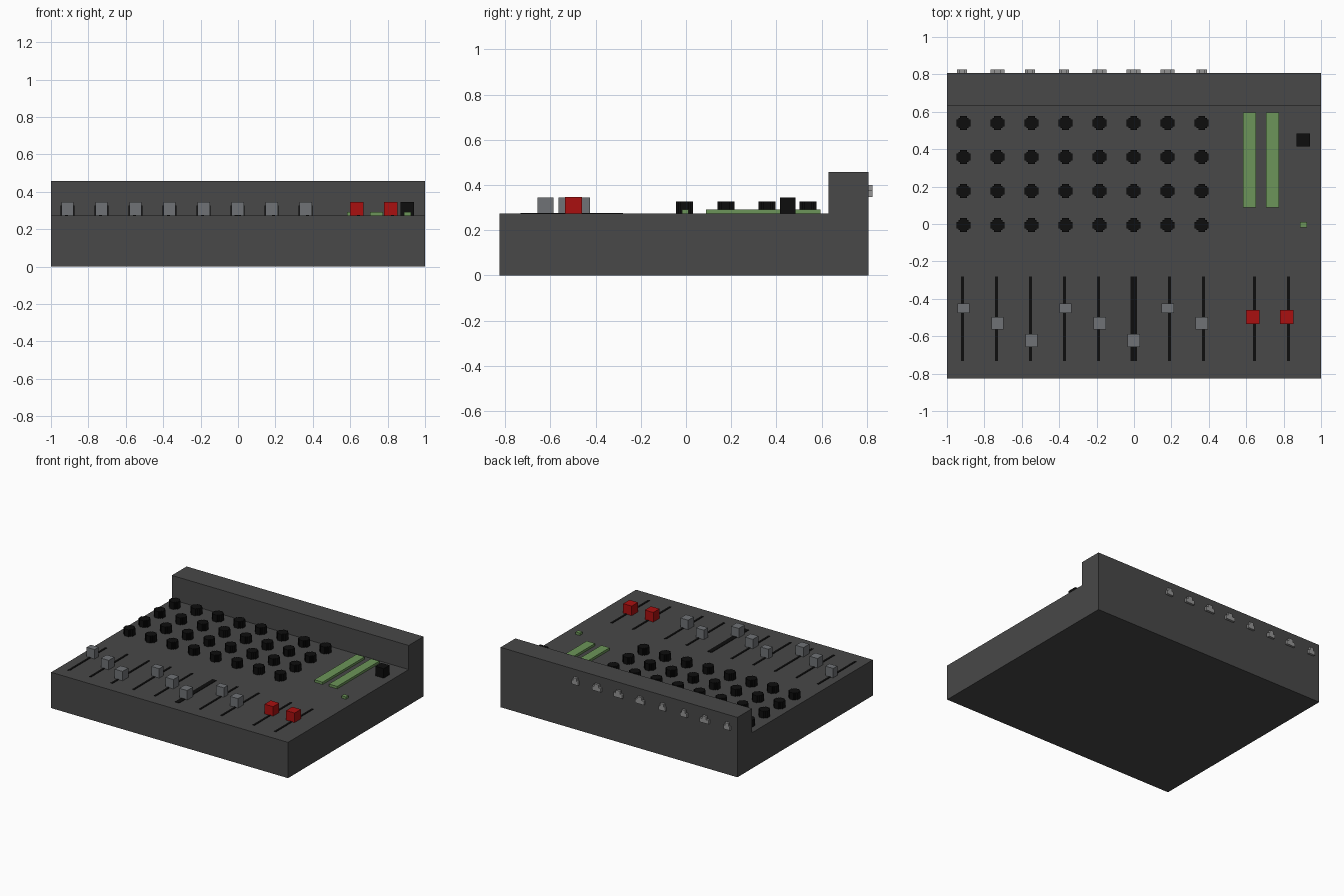
import bpy
import bmesh
from mathutils import Matrix

cube = bpy.data.objects.get("Cube")
if cube:
    bpy.data.objects.remove(cube)


def material(name, r, g, b):
    m = bpy.data.materials.new(name)
    m.use_nodes = True
    m.diffuse_color = (r, g, b, 1)
    bsdf = next(n for n in m.node_tree.nodes if n.type == 'BSDF_PRINCIPLED')
    bsdf.inputs["Base Color"].default_value = (r, g, b, 1)
    bsdf.inputs["Roughness"].default_value = 0.7
    return m


CHARCOAL = material("charcoal", 0.065, 0.065, 0.065)
BLACK = material("black", 0.004, 0.004, 0.004)
GREY = material("fader grey", 0.16, 0.17, 0.18)
RED = material("red", 0.4, 0.005, 0.005)
GREEN = material("meter green", 0.15, 0.3, 0.1)
SILVER = material("socket silver", 0.3, 0.3, 0.3)

DECK = 0.273
RIM_FRONT, BACK, FRONT = 0.63, 0.808, -0.825


def prism(name, points, depth, mat, matrix):
    """Extrude a flat outline along its local z and place it with a matrix."""
    bm = bmesh.new()
    face = bm.faces.new([bm.verts.new((x, y, 0)) for x, y in points])
    out = bmesh.ops.extrude_face_region(bm, geom=[face])
    top = [v for v in out["geom"] if isinstance(v, bmesh.types.BMVert)]
    bmesh.ops.translate(bm, verts=top, vec=(0, 0, depth))
    bmesh.ops.recalc_face_normals(bm, faces=bm.faces)
    mesh = bpy.data.meshes.new(name)
    bm.to_mesh(mesh)
    bm.free()
    mesh.materials.append(mat)
    obj = bpy.data.objects.new(name, mesh)
    obj.matrix_world = matrix
    bpy.context.collection.objects.link(obj)
    return obj


def deck_box(name, x, y, width, length, height, mat):
    """Box standing on the deck."""
    w, h = width / 2, length / 2
    outline = [(-w, -h), (w, -h), (w, h), (-w, h)]
    return prism(name, outline, height, mat, Matrix.Translation((x, y, DECK)))


# Local x, y, z of a side profile map to world y, z, x
SIDEWAYS = Matrix(((0, 0, 1, 0), (1, 0, 0, 0), (0, 1, 0, 0), (0, 0, 0, 1)))
# Local x, y, z of a back outline map to world -x, z, y
BACKWARD = Matrix(((-1, 0, 0, 0), (0, 0, 1, 0), (0, 1, 0, 0), (0, 0, 0, 1)))

# Console body with the raised rear ridge
body = [(FRONT, 0), (BACK, 0), (BACK, 0.457), (RIM_FRONT, 0.457),
        (RIM_FRONT, DECK), (FRONT, DECK)]
prism("console_body", body, 2, CHARCOAL, Matrix.Translation((-1, 0, 0)) @ SIDEWAYS)

# Stepped round knobs, four rows on eight channels
a, b, c = 0.0375, 0.027, 0.018
knob = []
quarter = [(a, c), (b, c), (b, b), (c, b), (c, a)]
for turn in range(4):
    knob += quarter
    quarter = [(-y, x) for x, y in quarter]

channels = [-0.912 + 0.182 * i for i in range(8)]
for i, x in enumerate(channels):
    for row in range(4):
        y = 0.54 - 0.182 * row
        prism(f"knob_{i + 1}_{row + 1}", knob, 0.053, BLACK,
              Matrix.Translation((x, y, DECK)))

# Channel faders and their slots
for i, x in enumerate(channels):
    wide = i == 5
    offset = 0 if wide else (0.01 if i > 5 else -0.006)
    deck_box(f"fader_slot_{i + 1}", x + offset, -0.506,
             0.036 if wide else 0.016, 0.453, 0.003, BLACK)
    y, length = [(-0.45, 0.05), (-0.53, 0.068), (-0.622, 0.07)][i % 3]
    deck_box(f"fader_cap_{i + 1}", x, y, 0.066, length, 0.072, GREY)

# Master faders
for i, x in enumerate((0.634, 0.816)):
    deck_box(f"master_slot_{i + 1}", x + 0.01, -0.506, 0.016, 0.453, 0.003, BLACK)
    deck_box(f"master_cap_{i + 1}", x, -0.497, 0.072, 0.075, 0.073, RED)

# Level meters, power button and indicator lamp
for i, x in enumerate((0.618, 0.741)):
    deck_box(f"level_meter_{i + 1}", x, 0.342, 0.07, 0.508, 0.018, GREEN)
deck_box("power_button", 0.905, 0.45, 0.07, 0.07, 0.072, BLACK)
deck_box("indicator_lamp", 0.906, -0.003, 0.036, 0.03, 0.018, GREEN)

# Stepped sockets on the back
for i, x in enumerate(channels):
    narrow = i in (0, 2, 3, 7)
    w, n = (0.027, 0.015) if narrow else (0.037, 0.018)
    outline = [(-w, 0.348), (w, 0.348), (w, 0.378), (n, 0.378),
               (n, 0.4), (-n, 0.4), (-n, 0.378), (-w, 0.378)]
    shift = -0.008 if narrow and i < 7 else 0
    prism(f"socket_{i + 1}", outline, 0.017, SILVER,
          Matrix.Translation((x + shift, BACK, 0)) @ BACKWARD)
